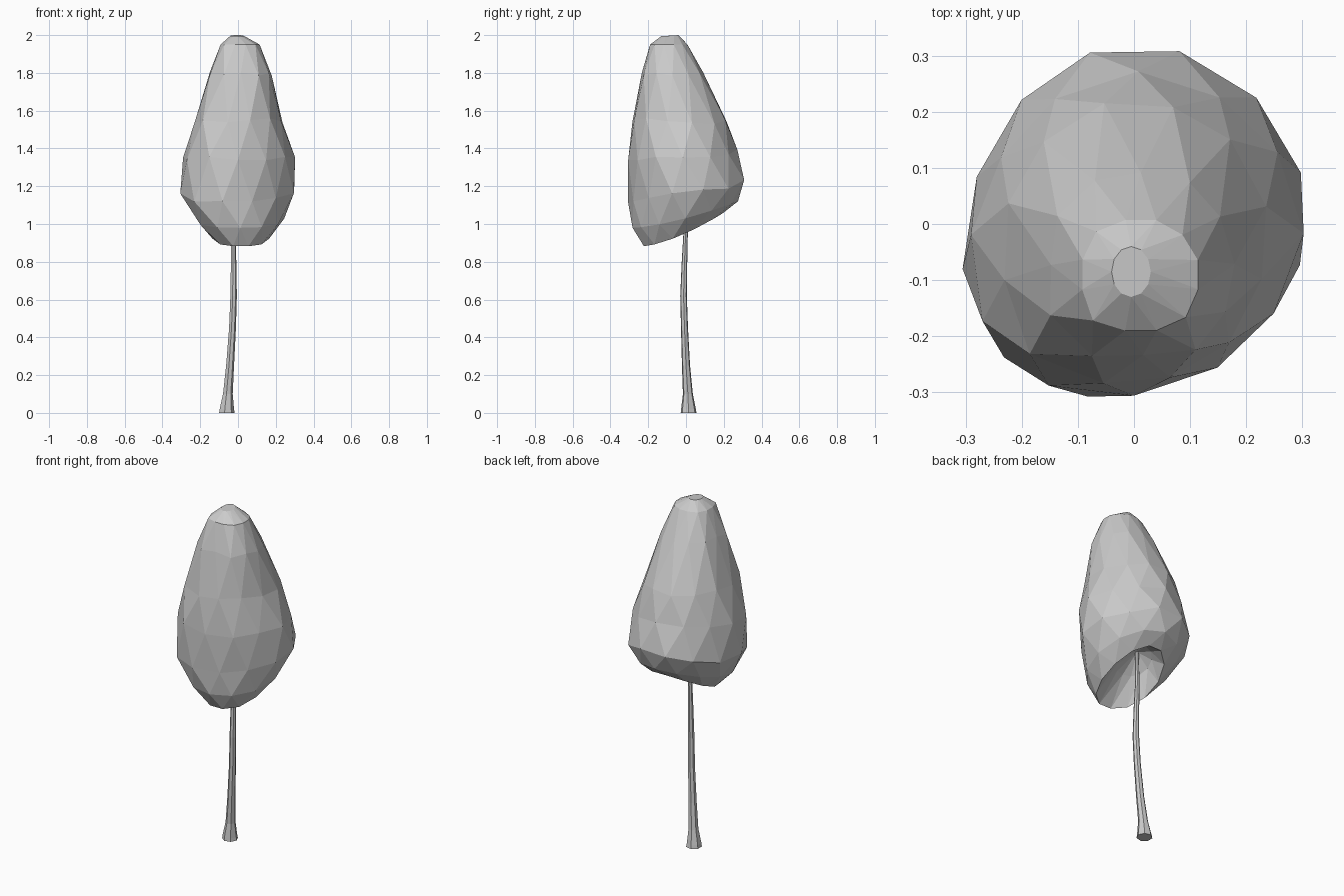
import bpy, bmesh, math, random
from mathutils import Vector

random.seed(4)
cube = bpy.data.objects.get("Cube")
if cube:
    bpy.data.objects.remove(cube)

grey = bpy.data.materials.new("plain grey")
grey.use_nodes = True
tone = (0.6, 0.6, 0.6, 1)
grey.diffuse_color = tone
grey.node_tree.nodes["Principled BSDF"].inputs["Base Color"].default_value = tone


def ring(bm, sides, left, right, front, back, z_front, z_back,
         bulge=0, square=0, turn=0, jitter=0):
    """Oval ring that may lean, given by its extents in x, y and z."""
    verts = []
    for i in range(sides):
        a = 2 * math.pi * (i + turn) / sides
        # bulge fills the front right corner and flattens the two beside it,
        # square fills all three
        s = math.sin(2 * a)
        r = 1 + (bulge * s + square * s * s) * (1 - math.sin(a + math.pi / 4))
        x = (left + right) / 2 + (right - left) / 2 * r * math.cos(a)
        t = max(0, 0.5 + 0.5 * r * math.sin(a))
        y = front + (back - front) * t
        z = z_front + (z_back - z_front) * t ** 1.5
        wobble = Vector([random.uniform(-1, 1) for _ in range(3)]) * jitter
        wobble.z *= 3
        verts.append(bm.verts.new(Vector((x, y, z)) + wobble))
    return verts


def bridge(bm, low, high, stagger):
    """Band between two rings: triangles if staggered, else quads."""
    n = len(low)
    for i in range(n):
        j = (i + 1) % n
        if stagger:
            bm.faces.new((low[i], low[j], high[i]))
            bm.faces.new((low[j], high[j], high[i]))
        else:
            bm.faces.new((low[i], low[j], high[j], high[i]))


def finish(bm, name):
    bmesh.ops.recalc_face_normals(bm, faces=bm.faces)
    mesh = bpy.data.meshes.new(name)
    bm.to_mesh(mesh)
    bm.free()
    mesh.materials.append(grey)
    obj = bpy.data.objects.new(name, mesh)
    bpy.context.collection.objects.link(obj)


# Crown: faceted egg, leaning forward, hollow underneath
# left, right, front, back, z at front, z at back, bulge, square
crown_rings = [
    (-0.10, 0.09, -0.10, 0.09, 1.03, 1.12, 0, 0),
    (-0.14, 0.17, -0.23, 0.20, 0.882, 1.06, 0, 0),
    (-0.22, 0.245, -0.283, 0.275, 0.98, 1.12, 0.03, 0),
    (-0.30, 0.305, -0.305, 0.32, 1.13, 1.22, 0.055, 0),
    (-0.292, 0.30, -0.31, 0.268, 1.35, 1.38, 0.05, 0),
    (-0.23, 0.24, -0.285, 0.22, 1.55, 1.54, 0.02, 0.04),
    (-0.145, 0.177, -0.232, 0.09, 1.80, 1.79, 0, 0.12),
    (-0.092, 0.117, -0.19, 0.01, 1.95, 1.95, 0, 0.08),
    (-0.04, 0.03, -0.13, -0.04, 1.995, 2.0, 0, 0),
]
SIDES = 12
bm = bmesh.new()
rings = []
for k, dims in enumerate(crown_rings):
    wobble = 0.005 if 2 < k < 7 else 0
    rings.append(ring(bm, SIDES, *dims, turn=k * 0.5, jitter=wobble))
for low, high in zip(rings, rings[1:]):
    bridge(bm, low, high, True)
bm.faces.new(rings[-1])
hollow_top = bm.verts.new((-0.02, 0, 1.13))
for i in range(SIDES):
    bm.faces.new((hollow_top, rings[0][(i + 1) % SIDES], rings[0][i]))
finish(bm, "crown")

# Trunk: thin, gently bent, flared at the foot
# x, y, z, radius
trunk_path = [
    (-0.061, 0.014, 0, 0.043),
    (-0.061, 0.013, 0.02, 0.040),
    (-0.055, 0.010, 0.10, 0.027),
    (-0.043, 0.000, 0.25, 0.022),
    (-0.030, -0.008, 0.45, 0.019),
    (-0.024, -0.013, 0.62, 0.018),
    (-0.024, -0.008, 0.80, 0.015),
    (-0.025, -0.002, 0.95, 0.012),
    (-0.020, 0.000, 1.14, 0.010),
]
bm = bmesh.new()
rings = [ring(bm, 7, x - r, x + r, y - r, y + r, z, z) for x, y, z, r in trunk_path]
for low, high in zip(rings, rings[1:]):
    bridge(bm, low, high, False)
bm.faces.new(rings[0])
bm.faces.new(rings[-1])
finish(bm, "trunk")
